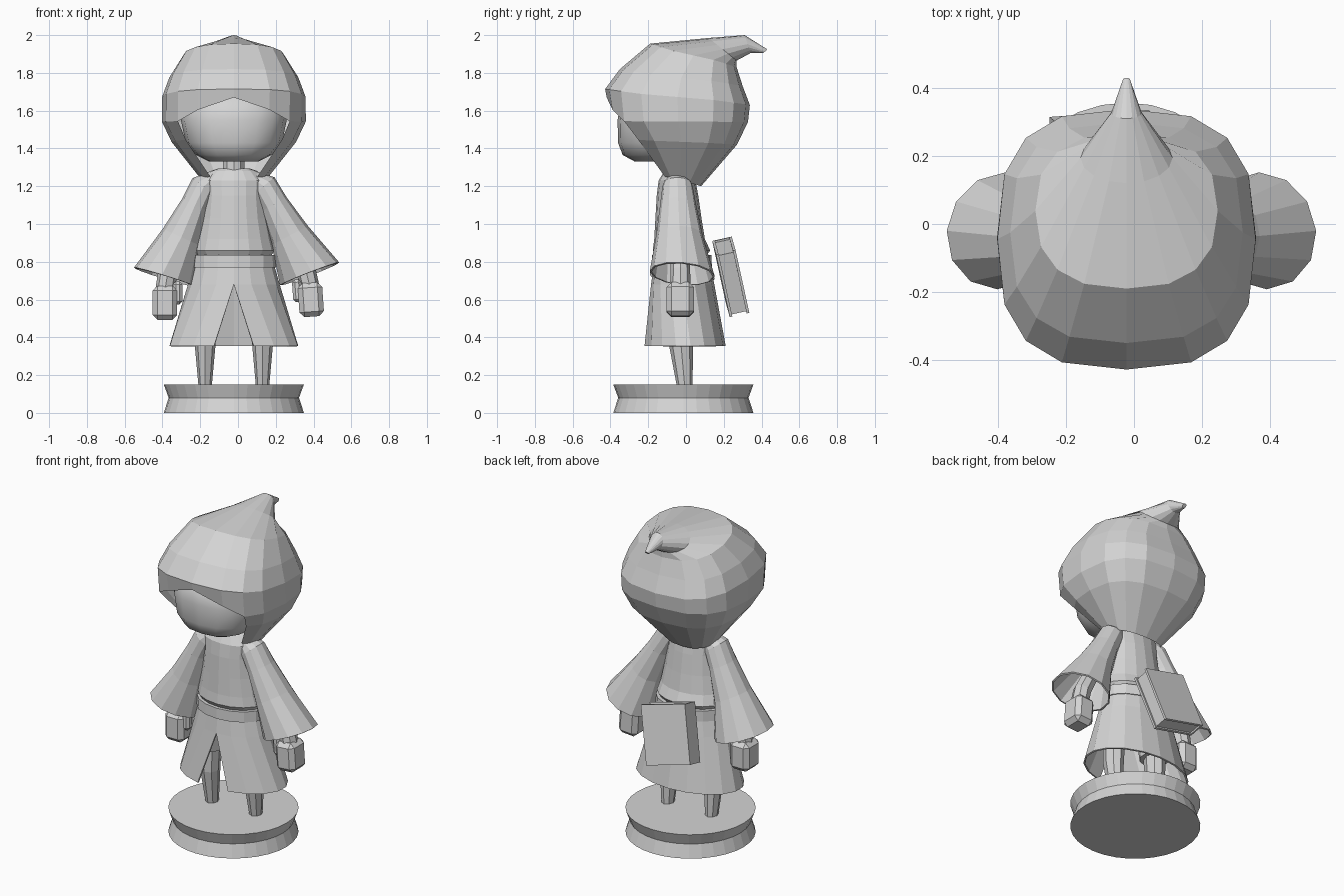
import bpy, bmesh
from math import sin, cos, pi, radians, copysign
from mathutils import Matrix, Vector

cube = bpy.data.objects.get("Cube")
if cube:
    bpy.data.objects.remove(cube, do_unlink=True)

CX = -0.022  # middle of the figure

grey = bpy.data.materials.new("plain grey")
grey.use_nodes = True
grey.diffuse_color = (0.66, 0.66, 0.66, 1)
grey.node_tree.nodes["Principled BSDF"].inputs["Base Color"].default_value = (0.66, 0.66, 0.66, 1)


def finish(bm, name, matrix=None, smooth=False):
    if matrix:
        bm.transform(matrix)
    bmesh.ops.remove_doubles(bm, verts=bm.verts, dist=0.0005)
    bmesh.ops.recalc_face_normals(bm, faces=bm.faces)
    for f in bm.faces:
        f.smooth = smooth
    mesh = bpy.data.meshes.new(name)
    bm.to_mesh(mesh)
    bm.free()
    mesh.materials.append(grey)
    obj = bpy.data.objects.new(name, mesh)
    bpy.context.collection.objects.link(obj)
    return obj


def skin(name, rings, caps=(True, True), closed=True, skip=None, matrix=None, smooth=False):
    """Join rings of points into a surface, with optional end caps."""
    bm = bmesh.new()
    rows = [[bm.verts.new(p) for p in r] for r in rings]
    n = len(rows[0])
    for i in range(len(rows) - 1):
        for j in range(n if closed else n - 1):
            if skip and skip(i, j):
                continue
            k = (j + 1) % n
            bm.faces.new((rows[i][j], rows[i][k], rows[i + 1][k], rows[i + 1][j]))
    for row, cap in zip((rows[0], rows[-1]), caps):
        if cap:
            bm.faces.new(row)
    return finish(bm, name, matrix, smooth)


def oval(rx, front, back, zf, zb=None, n=16, e=1, gap=None, cx=CX):
    """Ring starting at the front; e below 1 squares it, gap leaves it open."""
    zb = zf if zb is None else zb
    if gap is None:
        angles = [2 * pi * i / n for i in range(n)]
    else:
        angles = [gap + (2 * pi - 2 * gap) * i / n for i in range(n + 1)]
    pts = []
    for t in angles:
        s = copysign(abs(sin(t)) ** e, sin(t))
        c = copysign(abs(cos(t)) ** e, cos(t))
        pts.append(Vector((cx + rx * s, (front + back) / 2 - (back - front) / 2 * c,
                           (zf + zb) / 2 + (zf - zb) / 2 * cos(t))))
    return pts


def block(name, center, size, matrix=None, bevel=0):
    bm = bmesh.new()
    bmesh.ops.create_cube(bm, size=1)
    bmesh.ops.scale(bm, vec=size, verts=bm.verts)
    if bevel:
        bmesh.ops.bevel(bm, geom=bm.edges[:], offset=bevel, segments=1, affect='EDGES')
    bmesh.ops.translate(bm, vec=center, verts=bm.verts)
    return finish(bm, name, matrix)


def thicken(obj, amount):
    mod = obj.modifiers.new("thickness", 'SOLIDIFY')
    mod.thickness = amount
    mod.offset = -1


# Stand with a pinched side
skin("stand", [oval(r, -0.014 - r, -0.014 + r, z, n=32)
               for r, z in ((0.371, 0), (0.345, 0.08), (0.371, 0.15))])

# Legs and short trousers
for side, name in ((1, "left"), (-1, "right")):
    x = CX + 0.152 * side
    skin(name + "_leg", [oval(0.036, -0.05, 0.035, 0.15, n=8, cx=x),
                         oval(0.055, -0.09, 0.037, 0.36, n=8, cx=x),
                         oval(0.062, -0.09, 0.045, 0.52, n=8, cx=x)])
    skin(name + "_trouser", [oval(0.085, -0.115, 0.07, 0.5, n=10, cx=x),
                             oval(0.08, -0.11, 0.065, 0.76, n=10, cx=CX + 0.1 * side)])

# Skirt with a wedge-shaped opening at the front
skirt = skin("skirt", [oval(0.211, -0.17, 0.128, 0.79, gap=0),
                       oval(0.243, -0.185, 0.15, 0.68, gap=0),
                       oval(0.345, -0.23, 0.21, 0.355, gap=0.31)],
             caps=(False, False), closed=False)
thicken(skirt, 0.01)

# Belt, torso and neck
skin("belt", [oval(0.224, -0.182, 0.137, 0.77), oval(0.222, -0.18, 0.135, 0.835)])
skin("torso", [oval(0.19, -0.15, 0.1, 0.82),
               oval(0.216, -0.176, 0.128, 0.86),
               oval(0.2, -0.168, 0.1, 0.92),
               oval(0.178, -0.162, 0.082, 1.03),
               oval(0.165, -0.155, 0.065, 1.15),
               oval(0.172, -0.145, 0.05, 1.23),
               oval(0.125, -0.115, 0.03, 1.28),
               oval(0.08, -0.1, 0.01, 1.295)])
skin("neck", [oval(0.06, -0.11, 0.01, 1.25, n=10), oval(0.06, -0.11, 0.01, 1.4, n=10)])


# Arms, modelled once and mirrored, the left one swung out a little
def sleeve_ring(x, y, z, ru, rv, tilt, n=12, lean=0):
    """Tilted ring; lean pushes the back edge down and inward."""
    a = radians(tilt)
    return [Vector((x + ru * cos(t) * cos(a) - lean * rv * sin(t), y + rv * sin(t),
                    z + ru * cos(t) * sin(a) - lean * rv * sin(t)))
            for t in (2 * pi * i / n for i in range(n))]


shoulder = Vector((0.15, 0, 1.2))
swing = (Matrix.Translation(shoulder) @ Matrix.Rotation(radians(-4), 4, 'Y')
         @ Matrix.Translation(-shoulder))
middle = Matrix.Translation((CX, 0, 0))
for side, m in (("left", middle @ swing), ("right", middle @ Matrix.Scale(-1, 4, (1, 0, 0)))):
    sleeve = skin(side + "_sleeve", [sleeve_ring(0.1, -0.045, 1.25, 0.04, 0.05, 45),
                                     sleeve_ring(0.157, -0.045, 1.2, 0.075, 0.08, 35),
                                     sleeve_ring(0.205, -0.042, 1.1, 0.077, 0.095, 25),
                                     sleeve_ring(0.278, -0.035, 0.93, 0.108, 0.123, 24),
                                     sleeve_ring(0.368, -0.02, 0.72, 0.168, 0.172, 17, lean=0.07)],
                  caps=(True, False), matrix=m)
    thicken(sleeve, 0.01)
    skin(side + "_forearm", [sleeve_ring(0.26, -0.035, 0.95, 0.045, 0.045, 20, 8),
                             sleeve_ring(0.35, -0.03, 0.74, 0.052, 0.052, 15, 8),
                             sleeve_ring(0.37, -0.03, 0.62, 0.05, 0.055, 5, 8)], matrix=m)
    block(side + "_fist", (0.365, -0.03, 0.583), (0.13, 0.145, 0.18), m, 0.026)
    block(side + "_thumb", (0.297, -0.05, 0.635), (0.05, 0.055, 0.12), m, 0.015)

# Face
skin("face", [oval(0.13, -0.27, 0.0, 1.33, e=0.85),
              oval(0.2, -0.335, 0.05, 1.365, e=0.85),
              oval(0.255, -0.36, 0.1, 1.43, e=0.85),
              oval(0.28, -0.362, 0.1, 1.55, e=0.85),
              oval(0.27, -0.34, 0.1, 1.7, e=0.85)], smooth=True)

# Hood: neck opening, fold, brow, crown and bent tip
brow = oval(0.381, -0.41, 0.328, 1.545, 1.54, e=0.73)
brow[0] += Vector((0, -0.01, 0.125))
brow[1].z = brow[-1].z = 1.605
hood_rings = [oval(0.168, -0.14, 0.08, 1.26, 1.2, e=0.85),
              oval(0.33, -0.32, 0.27, 1.45, 1.42, e=0.75),
              brow,
              oval(0.38, -0.428, 0.338, 1.715, 1.63, e=0.72),
              oval(0.342, -0.35, 0.3, 1.82, 1.73, e=0.74),
              oval(0.268, -0.19, 0.268, 1.955, 1.83, e=0.8),
              oval(0.135, 0.12, 0.268, 1.985, 1.865),
              oval(0.045, 0.31, 0.342, 2.0, 1.905),
              oval(0.012, 0.43, 0.41, 1.925, 1.905)]
skin("hood", hood_rings, caps=(False, True),
     skip=lambda i, j: i < 2 and j in (0, 1, 14, 15))

# Book hanging at the back, with covers, spine and recessed pages
tilt = (Matrix.Translation((-0.058, 0.237, 0.72)) @ Matrix.Rotation(radians(4), 4, 'Z')
        @ Matrix.Rotation(radians(14), 4, 'Y') @ Matrix.Rotation(radians(13), 4, 'X'))
block("book_pages", (0, 0, 0), (0.28, 0.09, 0.33), tilt)
for name, y in (("book_back_cover", 0.046), ("book_front_cover", -0.046)):
    block(name, (0, y, 0), (0.3, 0.014, 0.35), tilt)
block("book_spine", (-0.145, 0, 0), (0.012, 0.106, 0.35), tilt)
